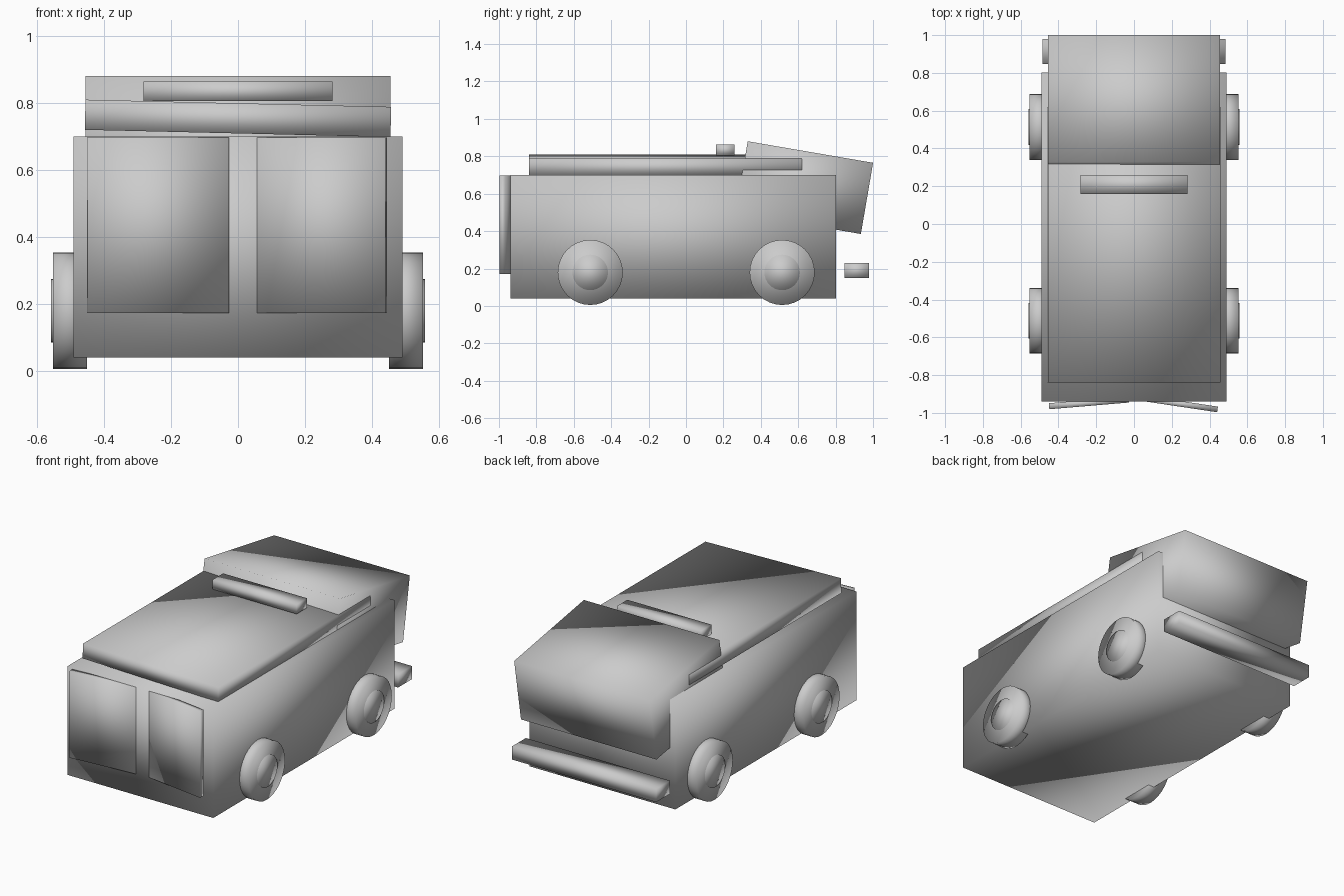
import bpy
from math import radians, pi

if "Cube" in bpy.data.objects:
    bpy.data.objects.remove(bpy.data.objects["Cube"])


def smooth(ob):
    for p in ob.data.polygons:
        p.use_smooth = True


def box(name, centre, size, rot=(0, 0, 0)):
    bpy.ops.mesh.primitive_cube_add(size=1, location=centre,
                                    rotation=[radians(a) for a in rot])
    ob = bpy.context.object
    ob.name = name
    ob.scale = size
    bpy.ops.object.transform_apply(location=False, rotation=False, scale=True)
    smooth(ob)
    return ob


def disc(name, centre, radius, width):
    bpy.ops.mesh.primitive_cylinder_add(vertices=32, radius=radius, depth=width,
                                        location=centre, rotation=(0, pi / 2, 0))
    ob = bpy.context.object
    ob.name = name
    smooth(ob)
    return ob


# Main body
box("van_body", (0, -0.068, 0.37), (0.982, 1.742, 0.66))

# Tilted cab at the +y end
box("cab", (0, 0.6325, 0.6325), (0.912, 0.68, 0.386), (-9.74, 0, 0))

# Roof slab, slightly rolled so its edges poke out of the cab sides
box("roof", (0, -0.11, 0.7535), (0.913, 1.46, 0.09), (0, 1.35, 0))

# Light bar and bumper
box("light_bar", (0, 0.21, 0.834), (0.565, 0.10, 0.058))
box("bumper", (0, 0.913, 0.19), (0.97, 0.133, 0.08))

# Doors, each a little ajar
box("left_door", (-0.239, -0.947, 0.434), (0.423, 0.032, 0.525), (0, 0, 4.8))
box("right_door", (0.251, -0.953, 0.434), (0.387, 0.030, 0.525), (0, 0, -8.5))

# Wheels with hubs
for side, sx in (("left", -1), ("right", 1)):
    for end, y in (("front", -0.512), ("rear", 0.514)):
        disc(f"{end}_{side}_wheel", (sx * 0.502, y, 0.179), 0.174, 0.102)
        disc(f"{end}_{side}_hub", (sx * 0.512, y, 0.179), 0.095, 0.092)
